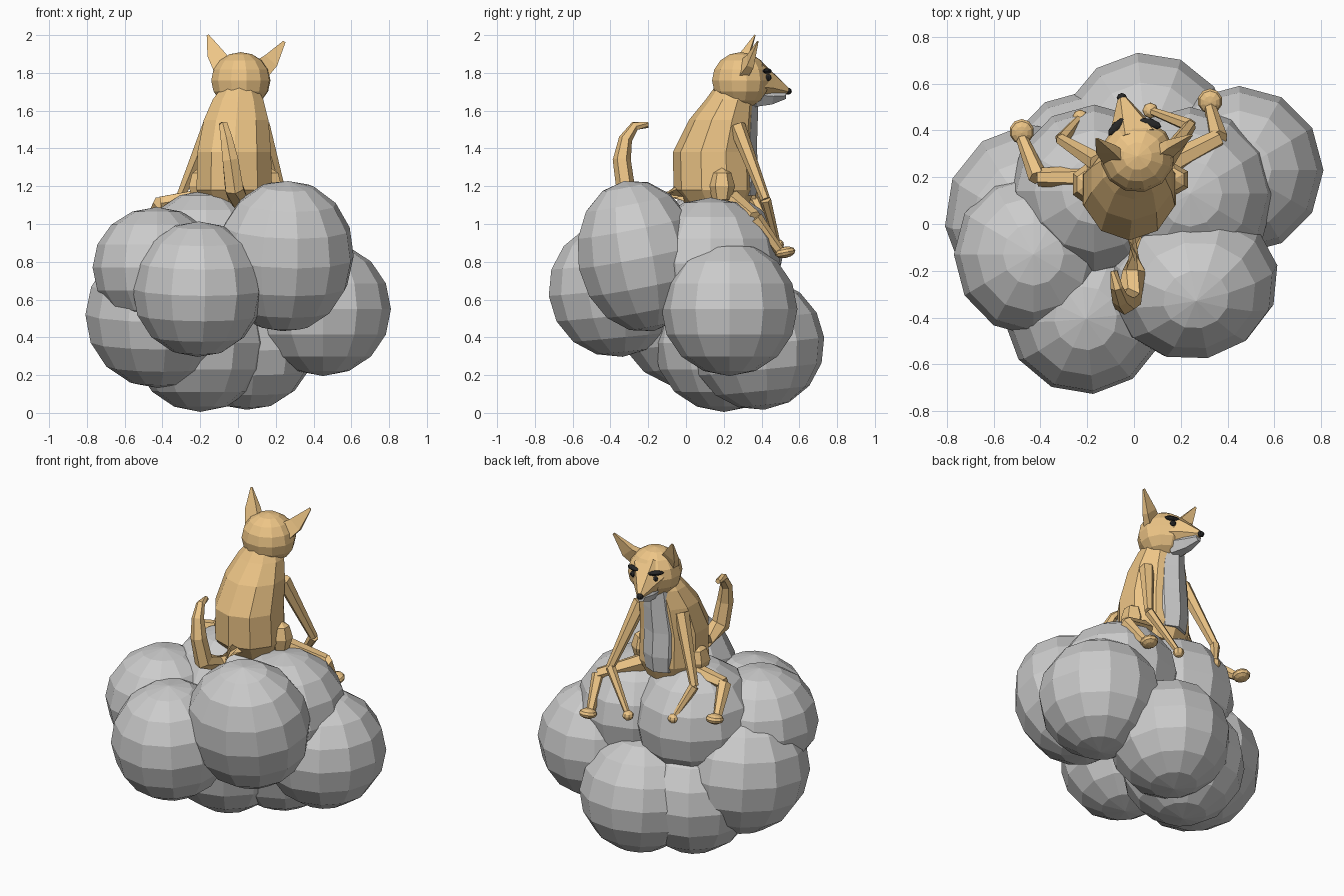
import bpy, bmesh, math
from mathutils import Vector, Euler, Matrix


def material(name, rgb):
    m = bpy.data.materials.new(name)
    m.diffuse_color = (*rgb, 1)
    return m


FUR = material("fur", (0.85, 0.56, 0.24))
BLACK = material("black", (0.02, 0.02, 0.02))


def finish(name, bm, mat=None):
    bmesh.ops.recalc_face_normals(bm, faces=bm.faces)
    me = bpy.data.meshes.new(name)
    bm.to_mesh(me)
    bm.free()
    ob = bpy.data.objects.new(name, me)
    bpy.context.collection.objects.link(ob)
    if mat:
        me.materials.append(mat)
    return ob


def ball(name, loc, radii, mat=None, rot=(0, 0, 0), seg=12, rings=8):
    bm = bmesh.new()
    bmesh.ops.create_uvsphere(bm, u_segments=seg, v_segments=rings, radius=1,
                              matrix=Matrix.LocRotScale(Vector(loc), Euler(rot), Vector(radii)))
    return finish(name, bm, mat)


def skin(bm, rings):
    for a, b in zip(rings, rings[1:]):
        for i in range(len(a)):
            j = (i + 1) % len(a)
            bm.faces.new((a[i], a[j], b[j], b[i]))
    bm.faces.new(rings[0])
    bm.faces.new(rings[-1])


def tube(name, pts, radii, mat=None, sides=6, flat=1.0):
    """Faceted tube through points; flat squashes one side axis."""
    pts = [Vector(p) for p in pts]
    bm, rings = bmesh.new(), []
    for k, p in enumerate(pts):
        d = (pts[min(k + 1, len(pts) - 1)] - pts[max(k - 1, 0)]).normalized()
        u = d.cross(Vector((0, 1, 0.01))).normalized()
        v = d.cross(u)
        rings.append([bm.verts.new(p + radii[k] * (u * math.cos(t) + v * flat * math.sin(t)))
                      for t in (math.tau * (i + 0.5) / sides for i in range(sides))])
    skin(bm, rings)
    return finish(name, bm, mat)


def stack(name, levels, mat=None, sides=10):
    """Horizontal ellipses (z, cx, cy, rx, ry) skinned together."""
    bm, rings = bmesh.new(), []
    for z, cx, cy, rx, ry in levels:
        rings.append([bm.verts.new((cx + rx * math.sin(t), cy + ry * math.cos(t), z))
                      for t in (math.tau * i / sides for i in range(sides))])
    skin(bm, rings)
    return finish(name, bm, mat)


# Boulder pile: centre, radii
boulders = [
    ((0.25, -0.25, 0.83), (0.37, 0.33, 0.405), 0.2),
    ((-0.21, -0.37, 0.655), (0.35, 0.36, 0.36), 0.1),
    ((-0.43, -0.13, 0.77), (0.34, 0.35, 0.32), 0.0),
    ((-0.42, 0.03, 0.52), (0.39, 0.40, 0.39), 0.1),
    ((0.45, 0.23, 0.55), (0.36, 0.36, 0.355), 0.0),
    ((-0.20, 0.20, 0.37), (0.36, 0.37, 0.365), 0.0),
    ((0.05, 0.38, 0.365), (0.36, 0.355, 0.35), 0.1),
    ((-0.17, 0.14, 0.82), (0.36, 0.37, 0.36), 0.0),
    ((0.24, 0.13, 0.79), (0.36, 0.37, 0.35), 0.0),
]
for c, r, tilt in boulders:
    ball("boulder", c, r, rot=(tilt, 0, tilt))

# Torso and pale bib
torso = [(1.08, -0.02, 0.17, 0.15, 0.15), (1.18, -0.02, 0.15, 0.21, 0.215),
         (1.38, -0.02, 0.145, 0.205, 0.215), (1.55, -0.01, 0.19, 0.18, 0.175),
         (1.66, 0, 0.235, 0.14, 0.13), (1.75, 0.01, 0.26, 0.08, 0.09)]
stack("torso", torso, FUR)
bib = [(1.15, -0.03, 0.26, 0.11, 0.11), (1.25, -0.03, 0.26, 0.125, 0.125),
       (1.40, -0.03, 0.25, 0.125, 0.125), (1.55, -0.02, 0.26, 0.11, 0.12),
       (1.68, -0.02, 0.28, 0.09, 0.10)]
stack("bib", bib, sides=8)

# Head, muzzle, jaw and nose
ball("head", (0.015, 0.29, 1.76), (0.16, 0.155, 0.15), FUR, rot=(0, 0, 0.2))
tube("muzzle", [(0.0, 0.36, 1.76), (-0.025, 0.45, 1.735), (-0.05, 0.535, 1.705)],
     [0.125, 0.07, 0.022], FUR)
tube("jaw", [(-0.005, 0.36, 1.68), (-0.03, 0.45, 1.68), (-0.047, 0.525, 1.685)],
     [0.07, 0.052, 0.024])
ball("nose", (-0.052, 0.54, 1.703), (0.022, 0.02, 0.018), BLACK, seg=8, rings=6)

# Eyes and brows
for x, y, turn in ((-0.075, 0.425, 0.8), (0.07, 0.44, -0.3)):
    ball("eye", (x, y - 0.005, 1.775), (0.018, 0.018, 0.018), BLACK, seg=8, rings=6)
    ball("brow", (x, y - 0.01, 1.81), (0.05, 0.02, 0.014), BLACK, rot=(0, 0, turn), seg=8, rings=6)

# Ears
tube("left_ear", [(-0.07, 0.27, 1.82), (-0.12, 0.32, 1.90), (-0.16, 0.365, 2.0)],
     [0.08, 0.06, 0.008], FUR, sides=4, flat=0.45)
tube("right_ear", [(0.10, 0.29, 1.80), (0.17, 0.34, 1.86), (0.245, 0.38, 1.965)],
     [0.08, 0.06, 0.01], FUR, sides=4, flat=0.45)

# Limbs: arms with ball hands, legs with flattened feet
limbs = {
    "left": ([(-0.15, 0.26, 1.52), (-0.31, 0.36, 1.13), (-0.23, 0.455, 0.94)],
             [(-0.12, 0.20, 1.15), (-0.41, 0.20, 1.11), (-0.48, 0.37, 0.98)]),
    "right": ([(0.13, 0.27, 1.52), (0.24, 0.42, 1.13), (0.07, 0.485, 0.89)],
              [(0.12, 0.24, 1.13), (0.36, 0.365, 1.03), (0.325, 0.50, 0.85)]),
}
for side, (arm, leg) in limbs.items():
    tube(side + "_upper_arm", arm[:2], [0.045, 0.026], FUR)
    tube(side + "_forearm", arm[1:], [0.03, 0.017], FUR)
    ball(side + "_hand", arm[2], (0.034, 0.034, 0.03), FUR, seg=8, rings=6)
    tube(side + "_thigh", leg[:2], [0.055, 0.04], FUR)
    tube(side + "_shin", leg[1:], [0.042, 0.026], FUR)
    x, y, z = leg[2]
    ball(side + "_foot", (x, y + 0.025, z), (0.053, 0.055, 0.03), FUR, rot=(0.2, 0, 0), seg=10, rings=6)
ball("right_haunch", (0.17, 0.19, 1.2), (0.07, 0.07, 0.1), FUR, seg=6, rings=4)
ball("left_haunch", (-0.2, 0.17, 1.2), (0.07, 0.09, 0.1), FUR, seg=6, rings=4)

# Tail, curling forward at the tip
tube("tail", [(0, -0.02, 1.17), (0, -0.2, 1.13), (-0.02, -0.32, 1.19), (-0.04, -0.34, 1.34),
              (-0.06, -0.32, 1.45), (-0.075, -0.27, 1.52), (-0.085, -0.2, 1.525)],
     [0.05, 0.05, 0.055, 0.048, 0.036, 0.026, 0.016], FUR)
